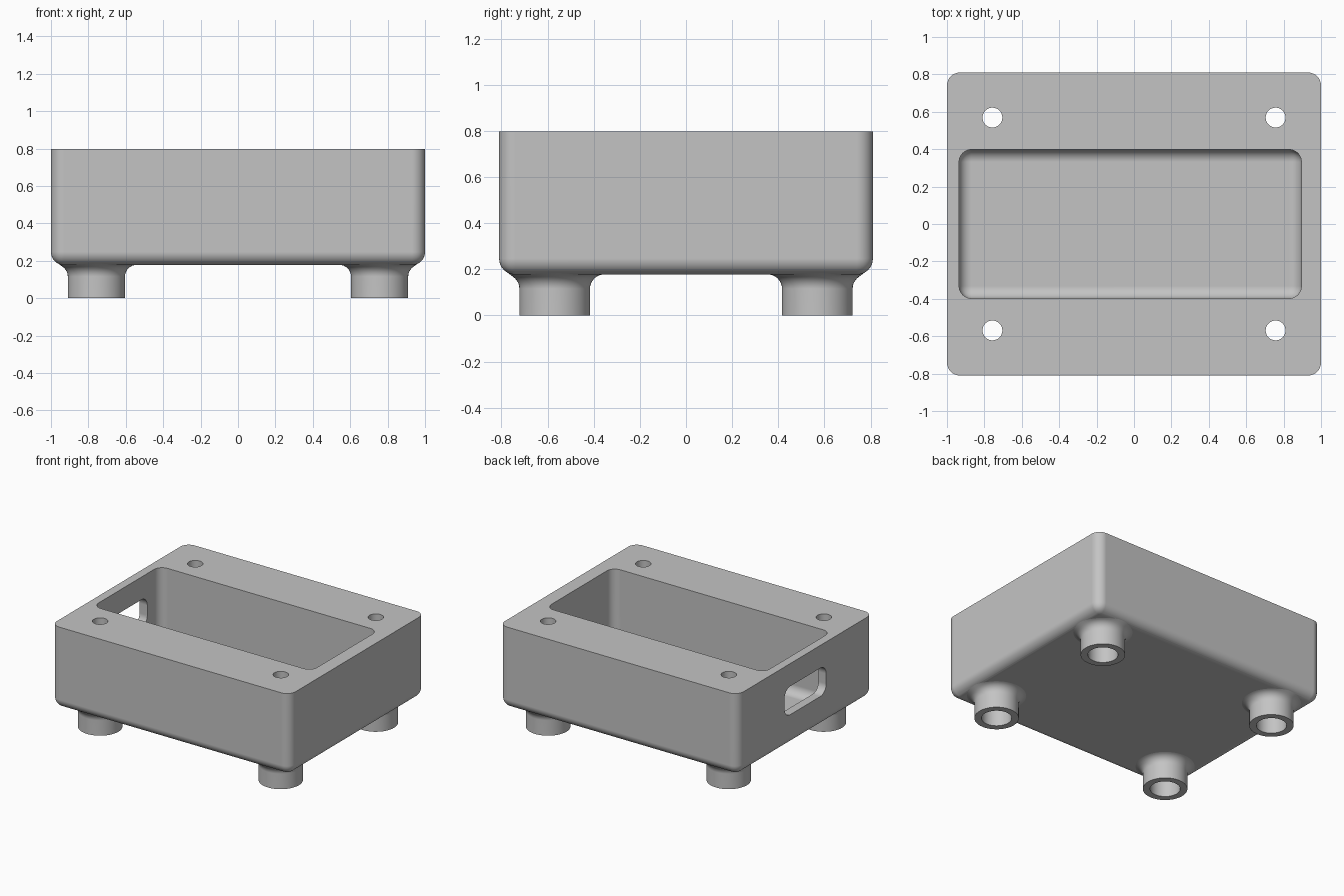
import bpy, bmesh, math

if "Cube" in bpy.data.objects:
    bpy.data.objects.remove(bpy.data.objects["Cube"])

grey = bpy.data.materials.new("plain grey")
grey.diffuse_color = (0.55, 0.55, 0.55, 1)
grey.use_nodes = True
grey.node_tree.nodes["Principled BSDF"].inputs["Base Color"].default_value = grey.diffuse_color

BOTTOM, TOP, HX, HY, R = 0.177, 0.797, 1.0, 0.81, 0.07
FOOT_X, FOOT_Y, FOOT_R, FILLET = 0.757, 0.569, 0.153, 0.062


def add_mesh(name, bm):
    bmesh.ops.recalc_face_normals(bm, faces=bm.faces[:])
    me = bpy.data.meshes.new(name)
    bm.to_mesh(me)
    bm.free()
    me.materials.append(grey)
    ob = bpy.data.objects.new(name, me)
    bpy.context.collection.objects.link(ob)
    return ob


def rounded_box(name, lo, hi, radius, pick):
    """Box between two corners; edges chosen by pick(a, b) are rounded."""
    bm = bmesh.new()
    bmesh.ops.create_cube(bm, size=1)
    for v in bm.verts:
        v.co = [lo[i] if v.co[i] < 0 else hi[i] for i in range(3)]
    edges = [e for e in bm.edges if pick(e.verts[0].co, e.verts[1].co)]
    bmesh.ops.bevel(bm, geom=edges, offset=radius, offset_type='OFFSET',
                    segments=8, profile=0.5, affect='EDGES')
    return add_mesh(name, bm)


def sides_and_bottom(zlo):
    return lambda a, b: min(a.z, b.z) < zlo + 1e-4


def lathe(name, profile, cx, cy, n=48, shape=None):
    """Solid of revolution from (radius, z) points, capped at both ends."""
    bm = bmesh.new()
    rings = []
    for r, z in profile:
        ring = []
        for k in range(n):
            t = 2 * math.pi * k / n
            x, y = cx + r * math.cos(t), cy + r * math.sin(t)
            ring.append(bm.verts.new((x, y, shape(x, y, z) if shape else z)))
        rings.append(ring)
    for a, b in zip(rings, rings[1:]):
        for k in range(n):
            bm.faces.new((a[k], a[(k + 1) % n], b[(k + 1) % n], b[k]))
    bm.faces.new(rings[0])
    bm.faces.new(rings[-1])
    return add_mesh(name, bm)


def combine(target, tool, op):
    mod = target.modifiers.new(op, 'BOOLEAN')
    mod.operation, mod.solver, mod.object = op, 'EXACT', tool
    bpy.context.view_layer.objects.active = target
    bpy.ops.object.modifier_apply(modifier=mod.name)
    bpy.data.objects.remove(tool, do_unlink=True)


def follow_edge(x, y, z):
    """Lift the foot fillet so it meets the rounded bottom edge of the box."""
    d = max(abs(x) - HX + R, abs(y) - HY + R, 0)
    w = min(max((z - BOTTOM + FILLET) / FILLET, 0), 1)
    return z + w * (R - math.sqrt(max(R * R - d * d, 0)))


# Box with rounded corners and bottom, sharp rim
body = rounded_box("enclosure_body", (-HX, -HY, BOTTOM), (HX, HY, TOP), R,
                   sides_and_bottom(BOTTOM))

# Pocket open at the top, slightly off centre
pocket = rounded_box("pocket_cutter", (-0.935, -0.398, 0.25), (0.895, 0.398, 1.0),
                     0.066, sides_and_bottom(0.25))
combine(body, pocket, 'DIFFERENCE')

# Rounded cable slot in the left wall
slot = rounded_box("slot_cutter", (-1.1, -0.25, 0.41), (-0.8, 0.25, 0.625), 0.07,
                   lambda a, b: abs(a.x - b.x) > 0.1)
combine(body, slot, 'DIFFERENCE')

# Filleted feet with stepped screw holes
foot_profile = [(FOOT_R, 0)]
for k in range(9):
    t = math.pi / 2 * k / 8
    foot_profile.append((FOOT_R + FILLET * (1 - math.cos(t)),
                         BOTTOM + 0.001 - FILLET * (1 - math.sin(t))))
foot_profile.append((FOOT_R - 0.003, 0.24))
hole_profile = [(0.104, -0.1), (0.104, 0.4), (0.053, 0.4), (0.053, 1.0)]
corners = [(sx * FOOT_X, sy * FOOT_Y) for sx in (-1, 1) for sy in (-1, 1)]
for x, y in corners:
    combine(body, lathe("foot", foot_profile, x, y, shape=follow_edge), 'UNION')
for x, y in corners:
    combine(body, lathe("hole_cutter", hole_profile, x, y), 'DIFFERENCE')

# Smooth rounds, crisp rims
bpy.ops.object.select_all(action='DESELECT')
body.select_set(True)
bpy.context.view_layer.objects.active = body
bpy.ops.object.shade_smooth_by_angle(angle=math.radians(35))
normals = body.modifiers.new("flat_walls", 'WEIGHTED_NORMAL')
normals.keep_sharp = True
